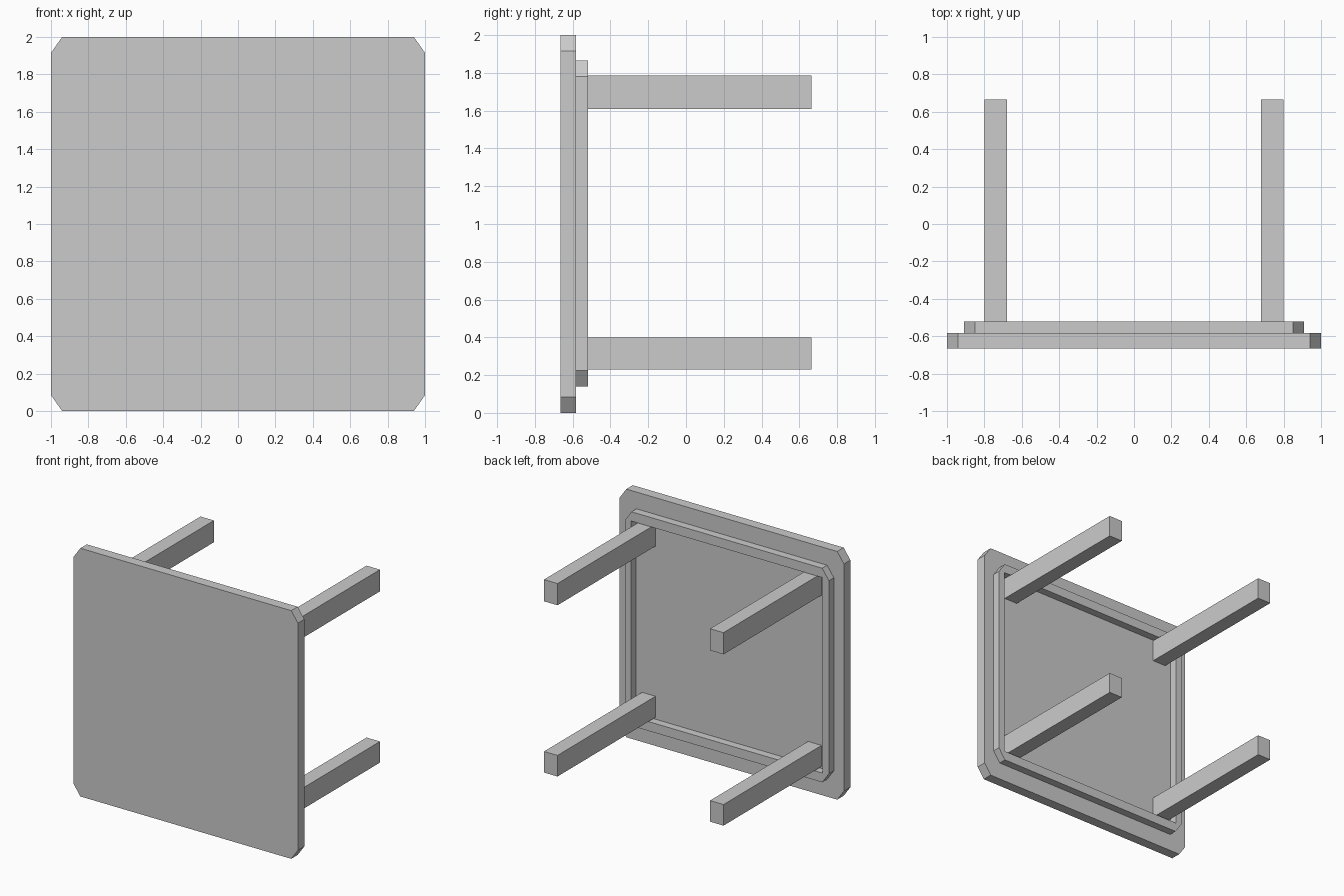
import bpy, bmesh

if "Cube" in bpy.data.objects:
    bpy.data.objects.remove(bpy.data.objects["Cube"])


def finish(bm, name):
    bmesh.ops.recalc_face_normals(bm, faces=bm.faces)
    mesh = bpy.data.meshes.new(name)
    bm.to_mesh(mesh)
    bm.free()
    obj = bpy.data.objects.new(name, mesh)
    bpy.context.collection.objects.link(obj)
    return obj


def slab(name, w, z0, z1, y0, y1, cx=0.06, cz=0.085):
    """Plate in the XZ plane with clipped corners, extruded along y."""
    pts = [(-w + cx, z0), (w - cx, z0), (w, z0 + cz), (w, z1 - cz),
           (w - cx, z1), (-w + cx, z1), (-w, z1 - cz), (-w, z0 + cz)]
    bm = bmesh.new()
    face = bm.faces.new([bm.verts.new((x, y0, z)) for x, z in pts])
    ext = bmesh.ops.extrude_face_region(bm, geom=[face], use_keep_orig=True)
    verts = [g for g in ext["geom"] if isinstance(g, bmesh.types.BMVert)]
    bmesh.ops.translate(bm, verts=verts, vec=(0, y1 - y0, 0))
    return finish(bm, name)


def box(name, x0, x1, y0, y1, z0, z1):
    bm = bmesh.new()
    bmesh.ops.create_cube(bm, size=1)
    for v in bm.verts:
        v.co = (x1 if v.co.x > 0 else x0,
                y1 if v.co.y > 0 else y0,
                z1 if v.co.z > 0 else z0)
    return finish(bm, name)


# Table top, standing on its edge
slab("table_top", 1.0, 0.0, 2.0, -0.665, -0.583)

# Apron frame behind the top, hollowed by a rectangular cutter
apron = slab("apron_frame", 0.91, 0.14, 1.865, -0.583, -0.52)
cutter = box("apron_cutter", -0.855, 0.855, -0.8, -0.3, 0.215, 1.79)
cutter.hide_render = True
cutter.hide_set(True)
cut = apron.modifiers.new("opening", 'BOOLEAN')
cut.operation = 'DIFFERENCE'
cut.solver = 'EXACT'
cut.object = cutter

# Four legs pointing backwards
for level, z0, z1 in (("lower", 0.23, 0.40), ("upper", 1.61, 1.785)):
    for side, x0 in (("left", -0.80), ("right", 0.68)):
        box(f"{level}_{side}_leg", x0, x0 + 0.12, -0.583, 0.665, z0, z1)
